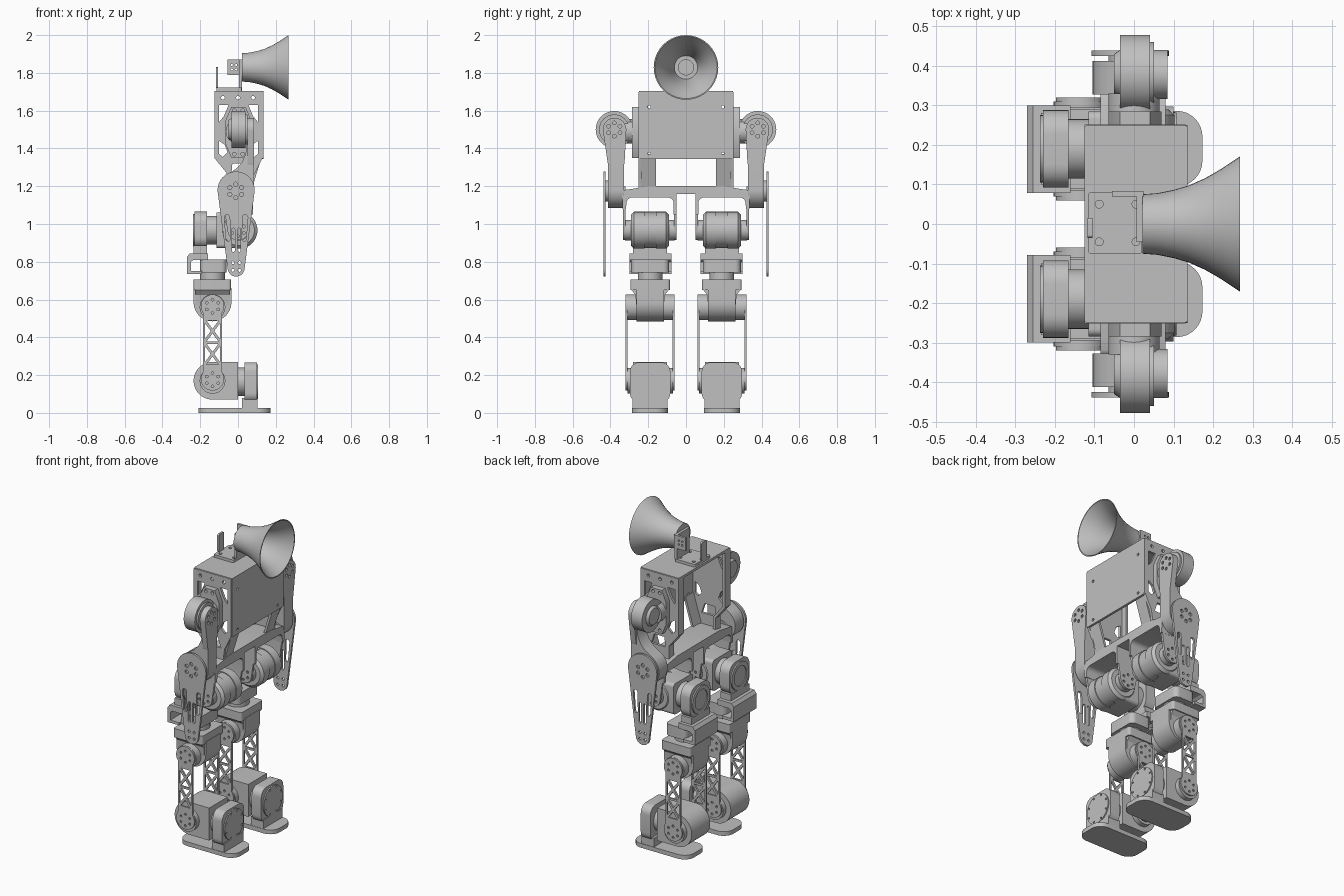
import bpy, bmesh, math

cube = bpy.data.objects.get("Cube")
if cube:
    bpy.data.objects.remove(cube, do_unlink=True)

grey = bpy.data.materials.new("light_grey_metal")
grey.use_nodes = True
grey.diffuse_color = (0.53, 0.53, 0.53, 1)
grey.node_tree.nodes["Principled BSDF"].inputs["Base Color"].default_value = (0.53, 0.53, 0.53, 1)


# ---- 2D outlines ----
def arc(u, v, r, a0, a1, n=24):
    return [(u + r * math.cos(math.radians(a0 + (a1 - a0) * i / n)),
             v + r * math.sin(math.radians(a0 + (a1 - a0) * i / n))) for i in range(n + 1)]


def circle(u, v, r, n=14):
    return arc(u, v, r, 0, 360 - 360 / n, n - 1)


def rect(u0, v0, u1, v1, r=0.0):
    if r == 0:
        return [(u0, v0), (u1, v0), (u1, v1), (u0, v1)]
    return (arc(u0 + r, v0 + r, r, 180, 270, 8) + arc(u1 - r, v0 + r, r, 270, 360, 8)
            + arc(u1 - r, v1 - r, r, 0, 90, 8) + arc(u0 + r, v1 - r, r, 90, 180, 8))


def hull(c1, r1, c2, r2):
    """Outline wrapped around two circles."""
    a = math.degrees(math.atan2(c2[1] - c1[1], c2[0] - c1[0]))
    b = math.degrees(math.acos((r1 - r2) / math.dist(c1, c2)))
    return arc(*c1, r1, a + b, a + 360 - b) + arc(*c2, r2, a - b, a + b)


def bolts(u, v, ring, n=6, r=0.01):
    return [circle(u + ring * math.cos(t), v + ring * math.sin(t), r, 10)
            for t in (2 * math.pi * (i + 0.5) / n for i in range(n))]


# ---- solids ----
def finish(name, me, mirror):
    ob = bpy.data.objects.new(name, me)
    bpy.context.collection.objects.link(ob)
    me.materials.clear()
    me.materials.append(grey)
    bpy.ops.object.select_all(action='DESELECT')
    ob.select_set(True)
    bpy.context.view_layer.objects.active = ob
    bpy.ops.object.shade_smooth_by_angle(angle=math.radians(31))
    if mirror:
        m = ob.modifiers.new("other_side", 'MIRROR')
        m.use_axis = (False, True, False)
        m.use_mirror_merge = False
    return ob


def plate(name, plane, lo, hi, outline, holes=(), mirror=True):
    """Outline with holes, extruded between lo and hi across the plane."""
    cu = bpy.data.curves.new(name + "_outline", 'CURVE')
    cu.dimensions, cu.fill_mode, cu.extrude = '2D', 'BOTH', (hi - lo) / 2
    for pts in [outline, *holes]:
        sp = cu.splines.new('POLY')
        sp.points.add(len(pts) - 1)
        for p, (u, v) in zip(sp.points, pts):
            p.co = (u, v, 0, 1)
        sp.use_cyclic_u = True
    tmp = bpy.data.objects.new(name + "_outline", cu)
    bpy.context.collection.objects.link(tmp)
    dg = bpy.context.evaluated_depsgraph_get()
    me = bpy.data.meshes.new_from_object(tmp.evaluated_get(dg))
    bpy.data.objects.remove(tmp, do_unlink=True)
    bm = bmesh.new()
    bm.from_mesh(me)
    mid = (lo + hi) / 2
    for p in bm.verts:
        u, v, w = p.co.x, p.co.y, p.co.z + mid
        p.co = {'xy': (u, v, w), 'xz': (u, w, v), 'yz': (w, u, v)}[plane]
    bmesh.ops.remove_doubles(bm, verts=bm.verts, dist=1e-5)
    bmesh.ops.recalc_face_normals(bm, faces=bm.faces)
    bm.to_mesh(me)
    bm.free()
    me.name = name
    return finish(name, me, mirror)


def lathe(name, axis, centre, profile, mirror=True, n=40):
    """Profile of (position along axis, radius), turned about the axis."""
    bm = bmesh.new()
    rings = []
    for a, r in profile:
        ring = []
        for i in range(n):
            c, s = r * math.cos(2 * math.pi * i / n), r * math.sin(2 * math.pi * i / n)
            p, q = centre[0] + c, centre[1] + s
            ring.append(bm.verts.new({'x': (a, p, q), 'y': (p, a, q), 'z': (p, q, a)}[axis]))
        rings.append(ring)
    for r0, r1 in zip(rings, rings[1:]):
        for i in range(n):
            j = (i + 1) % n
            bm.faces.new((r0[i], r0[j], r1[j], r1[i]))
    bmesh.ops.remove_doubles(bm, verts=bm.verts, dist=1e-5)
    bmesh.ops.recalc_face_normals(bm, faces=bm.faces)
    me = bpy.data.meshes.new(name)
    bm.to_mesh(me)
    bm.free()
    return finish(name, me, mirror)


def drum(name, axis, centre, a, b, r, mirror=True):
    return lathe(name, axis, centre, [(a, 0), (a, r), (b, r), (b, 0)], mirror)


# ---- head ----
lathe("head_horn", 'x', (0, 1.829),
      [(0.022, 0), (0.022, 0.075), (0.06, 0.078), (0.1, 0.086), (0.14, 0.098), (0.18, 0.116),
       (0.22, 0.139), (0.268, 0.171), (0.268, 0.165), (0.22, 0.131), (0.18, 0.107),
       (0.14, 0.09), (0.1, 0.076), (0.05, 0.062), (0.05, 0.04), (0.035, 0.04), (0.035, 0)], False)
plate("head_base", 'xy', 1.705, 1.722, rect(-0.115, -0.075, 0.02, 0.08, 0.006),
      [circle(x, y, 0.01) for x in (-0.088, 0.005) for y in (-0.045, 0.05)], False)
plate("head_rear_post", 'yz', -0.117, -0.105, rect(-0.035, 1.72, 0.015, 1.83, 0.008), (), False)
plate("head_front_bracket", 'yz', 0.006, 0.022, rect(-0.045, 1.72, 0.078, 1.87), (), False)
plate("head_side_bracket", 'xz', 0.07, 0.084, rect(-0.055, 1.79, 0.024, 1.87),
      [circle(x, z, 0.006) for x in (-0.033, -0.01) for z in (1.818, 1.842)], False)

# ---- torso ----
plate("torso_roof", 'xy', 1.69, 1.705, rect(-0.125, -0.25, 0.135, 0.25, 0.008), (), False)
plate("torso_front", 'yz', 0.12, 0.135, rect(-0.25, 1.345, 0.25, 1.705, 0.01),
      [circle(y, z, 0.008) for y in (-0.195, 0.195) for z in (1.372, 1.62)], False)
plate("torso_side", 'xz', 0.237, 0.252,
      [(-0.125, 1.7), (0.13, 1.7), (0.13, 1.35), (0.085, 1.26), (0.075, 1.19), (-0.06, 1.19),
       (-0.06, 1.27), (-0.125, 1.35)],
      [[(-0.1, 1.63), (-0.05, 1.63), (-0.075, 1.57), (-0.1, 1.54)],
       [(0.055, 1.63), (0.105, 1.63), (0.105, 1.54), (0.08, 1.57)],
       [(-0.1, 1.44), (-0.07, 1.42), (-0.055, 1.38), (-0.08, 1.355), (-0.1, 1.37)],
       [(0.105, 1.44), (0.075, 1.42), (0.06, 1.38), (0.085, 1.355), (0.105, 1.37)],
       [(-0.03, 1.32), (0.04, 1.32), (0.06, 1.26), (-0.035, 1.26)]]
      + [circle(x, 1.668, 0.01) for x in (-0.08, 0, 0.08)])
plate("torso_front_strut", 'xz', 0.16, 0.237, [(0.13, 1.37), (0.115, 1.37), (0.06, 1.19), (0.075, 1.19)])
plate("torso_rear_post", 'xz', 0.2, 0.25,
      [(-0.125, 1.7), (-0.125, 1.35), (-0.06, 1.27), (-0.06, 1.19), (-0.045, 1.19),
       (-0.045, 1.275), (-0.11, 1.357), (-0.11, 1.7)])

# ---- shoulders and arms ----
plate("shoulder_mount", 'xz', 0.25, 0.285,
      [(-0.035, 1.62), (0.04, 1.62), (0.07, 1.55), (0.07, 1.42), (0.04, 1.35), (-0.035, 1.35),
       (-0.065, 1.42), (-0.065, 1.55)], [circle(x, z, 0.01) for x in (-0.02, 0.025) for z in (1.37, 1.6)])
drum("shoulder_neck", 'y', (0.0, 1.49), 0.25, 0.33, 0.065)
lathe("shoulder_motor", 'x', (0.38, 1.5),
      [(-0.05, 0), (-0.05, 0.05), (-0.035, 0.06), (-0.035, 0.098), (0.04, 0.098), (0.04, 0.08),
       (0.05, 0.08), (0.05, 0)])
plate("shoulder_disc", 'yz', 0.05, 0.085, hull((0.378, 1.5), 0.062, (0.37, 1.33), 0.045),
      bolts(0.38, 1.5, 0.035))
plate("upper_arm", 'xz', 0.328, 0.412,
      [(0.048, 1.43), (0.085, 1.43)] + arc(-0.01, 1.18, 0.095, 0, -235, 32)
      + [(-0.01, 1.292), (0.02, 1.325), (0.04, 1.37)])
drum("elbow_hub", 'y', (-0.01, 1.175), 0.4, 0.428, 0.055)
plate("forearm", 'xz', 0.425, 0.438, hull((-0.01, 1.18), 0.098, (-0.01, 0.767), 0.045),
      bolts(-0.012, 1.175, 0.036, 6, 0.011)
      + [hull((-0.058, 1.035), 0.014, (-0.052, 0.92), 0.011), hull((0.038, 1.035), 0.014, (0.032, 0.92), 0.011),
         hull((-0.025, 0.97), 0.008, (-0.025, 0.86), 0.008), hull((0.006, 0.97), 0.008, (0.006, 0.86), 0.008)]
      + [circle(x, z, 0.008) for x in (-0.027, 0.008) for z in (0.755, 0.795)])

# ---- pelvis ----
plate("pelvis_frame", 'yz', -0.085, 0.08,
      [(0, 1.2), (0.2, 1.2), (0.29, 1.185)] + arc(0.31, 1.155, 0.028, 70, 0, 6)
      + [(0.335, 1.08), (0.318, 1.08)] + arc(0.285, 1.11, 0.03, 0, 90, 6)
      + arc(0.095, 1.11, 0.03, 90, 180, 6) + [(0.065, 1.05), (0.05, 1.05), (0.05, 1.16), (0, 1.16)])
for label, y in (("inner", 0.05), ("outer", 0.32)):
    plate("hip_hanger_" + label, 'xz', y, y + 0.014, hull((0, 1.12), 0.078, (0, 0.97), 0.056),
          bolts(0, 0.97, 0.035, 6, 0.008))

# ---- legs ----
Y, LX = 0.19, -0.135   # leg centre line, knee and ankle axis
lathe("hip_pitch_motor", 'y', (0.005, 0.967),
      [(0.062, 0), (0.062, 0.055), (0.09, 0.055), (0.09, 0.082), (0.105, 0.098), (0.16, 0.098),
       (0.16, 0.093), (0.22, 0.093), (0.22, 0.098), (0.275, 0.098), (0.29, 0.082), (0.29, 0.055),
       (0.322, 0.055), (0.322, 0)])
plate("hip_pitch_housing", 'yz', -0.115, 0.0, rect(0.095, 0.872, 0.285, 1.062, 0.02))
drum("hip_roll_neck", 'x', (Y, 0.967), -0.17, -0.11, 0.075)
plate("hip_roll_motor", 'yz', -0.23, -0.165, rect(0.092, 0.872, 0.288, 1.065, 0.06))
lathe("hip_roll_cap", 'x', (Y, 0.967),
      [(-0.22, 0.085), (-0.238, 0.085), (-0.238, 0.06), (-0.232, 0.06), (-0.232, 0)])
plate("hip_roll_foot", 'xz', 0.1, 0.28, rect(-0.235, 0.83, -0.165, 0.885))
plate("hip_yaw_bracket", 'xz', 0.078, 0.3,
      [(-0.255, 0.845), (-0.16, 0.845), (-0.16, 0.81), (-0.235, 0.81), (-0.25, 0.8), (-0.25, 0.752),
       (-0.19, 0.752), (-0.19, 0.735), (-0.27, 0.735), (-0.27, 0.825)])
plate("hip_yaw_motor", 'xy', 0.742, 0.812, rect(-0.2, 0.09, -0.06, 0.29, 0.03))
drum("hip_yaw_neck", 'z', (LX, Y), 0.69, 0.75, 0.065)
plate("thigh_bracket", 'xy', 0.65, 0.705, rect(-0.235, 0.085, -0.037, 0.295, 0.015))
# bracket tapering down to the knee
plate("thigh_taper", 'yz', -0.225, -0.045,
      [(0.088, 0.655), (0.292, 0.655), (0.268, 0.625), (0.262, 0.56), (0.118, 0.56), (0.112, 0.625)])
plate("knee_housing", 'xz', 0.117, 0.263,
      [(LX - 0.1, 0.66)] + arc(LX, 0.585, 0.1, 180, 360) + [(LX + 0.1, 0.66)])
drum("knee_hub", 'y', (LX, 0.56), 0.07, 0.31, 0.068)


# latticed shin links on both sides of each leg
def cross_cell(u0, v0, u1, v1):
    c = ((u0 + u1) / 2, (v0 + v1) / 2)
    corners = rect(u0, v0, u1, v1)
    out = []
    for a, b in zip(corners, corners[1:] + corners[:1]):
        g = [(a[i] + b[i] + c[i]) / 3 for i in (0, 1)]
        out.append([(g[0] + 0.7 * (p[0] - g[0]), g[1] + 0.7 * (p[1] - g[1])) for p in (a, b, c)])
    return out


link = (arc(LX, 0.18, 0.062, 144, 396) + [(LX + 0.05, 0.23), (LX + 0.05, 0.51)]
        + arc(LX, 0.565, 0.062, -36, 216) + [(LX - 0.05, 0.51), (LX - 0.05, 0.23)])
gaps = cross_cell(LX - 0.045, 0.25, LX + 0.045, 0.372) + cross_cell(LX - 0.045, 0.372, LX + 0.045, 0.494)
for label, y in (("inner", 0.06), ("outer", 0.309)):
    plate("shin_link_" + label, 'xz', y, y + 0.011, link,
          gaps + bolts(LX, 0.565, 0.035, 6, 0.007) + bolts(LX, 0.175, 0.035, 6, 0.007))

# ---- ankles and feet ----
plate("ankle_pitch_housing", 'xz', 0.1, 0.28,
      arc(LX, 0.17, 0.1, 90, 270) + [(0, 0.07), (0, 0.27)])
drum("ankle_pitch_hub", 'y', (LX, 0.17), 0.07, 0.31, 0.068)
drum("ankle_roll_neck", 'x', (Y, 0.165), -0.01, 0.045, 0.075)
plate("ankle_roll_motor", 'yz', 0.035, 0.1, rect(0.083, 0.055, 0.297, 0.268, 0.05))
plate("ankle_roll_cap", 'yz', 0.1, 0.107, circle(Y, 0.165, 0.092, 40), bolts(Y, 0.165, 0.08, 8, 0.006))
plate("foot_support", 'yz', 0.02, 0.104, rect(0.097, 0.02, 0.283, 0.08))
plate("foot_sole", 'xy', 0.0, 0.026, rect(-0.21, 0.095, 0.173, 0.286, 0.065))
